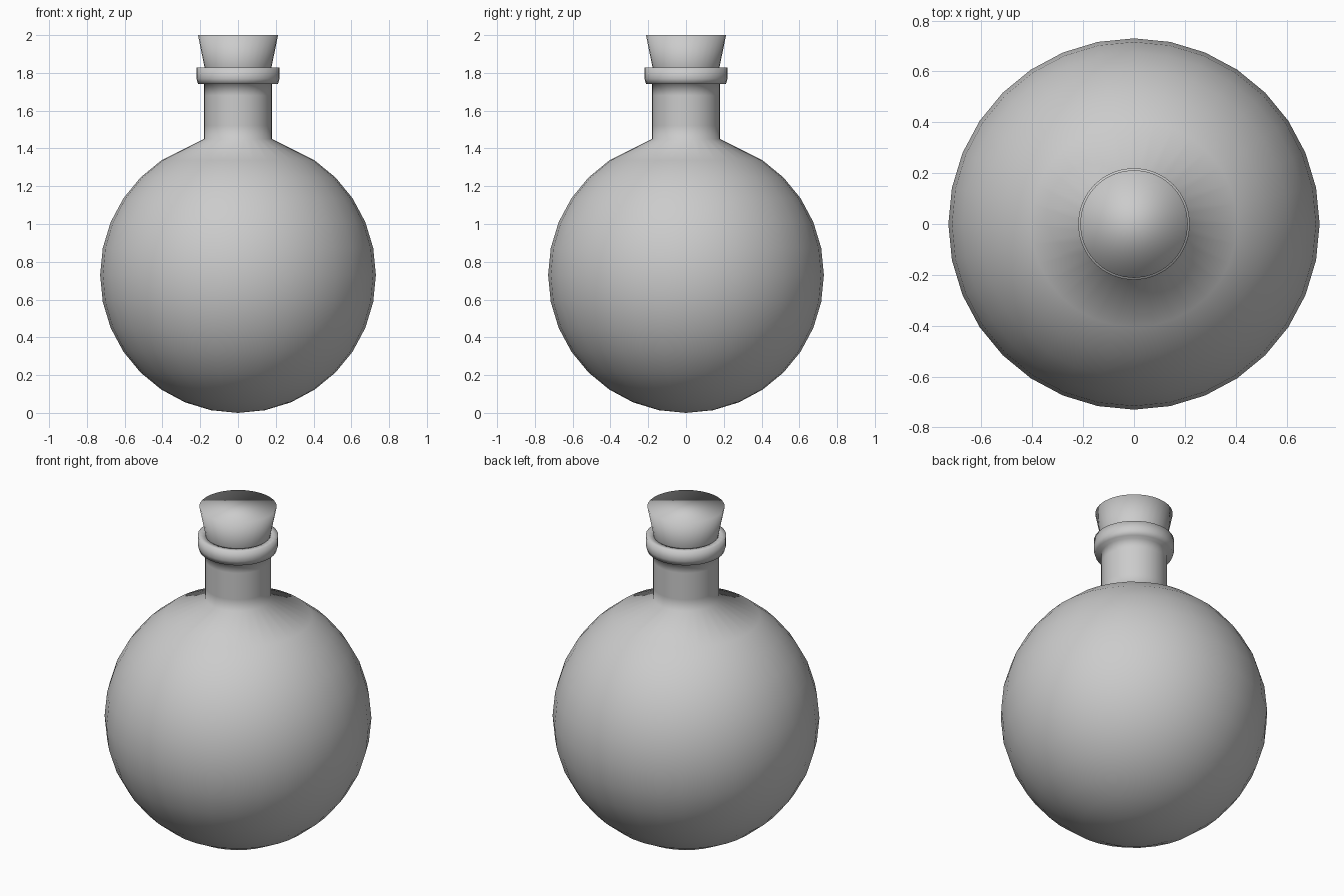
import bpy, bmesh
from math import sin, cos, pi

if "Cube" in bpy.data.objects:
    bpy.data.objects.remove(bpy.data.objects["Cube"])

SEGS = 32


def lathe(name, profile):
    """Revolve (radius, z) points, listed bottom to top, about the z axis."""
    bm = bmesh.new()
    rings = []
    for r, z in profile:
        if r == 0:
            rings.append([bm.verts.new((0, 0, z))] * SEGS)
        else:
            rings.append([bm.verts.new((r * cos(2 * pi * i / SEGS),
                                        r * sin(2 * pi * i / SEGS), z))
                          for i in range(SEGS)])
    for a, b in zip(rings, rings[1:]):
        for i in range(SEGS):
            j = (i + 1) % SEGS
            corners = list(dict.fromkeys((a[i], a[j], b[j], b[i])))
            bm.faces.new(corners)
    # cap open ends
    if profile[0][0] > 0:
        bm.faces.new(rings[0][::-1])
    if profile[-1][0] > 0:
        bm.faces.new(rings[-1])
    bmesh.ops.recalc_face_normals(bm, faces=bm.faces)
    for f in bm.faces:
        f.smooth = True
    mesh = bpy.data.meshes.new(name)
    bm.to_mesh(mesh)
    bm.free()
    obj = bpy.data.objects.new(name, mesh)
    bpy.context.collection.objects.link(obj)
    return obj


# Round flask body: a sphere cut off near the top, then shoulder, neck and lip
R = 0.73
body = [(0, 0)]
for k in range(1, 14):
    a = pi * k / 16
    body.append((R * sin(a), R - R * cos(a)))
body += [(0.18, 1.45), (0.18, 1.52), (0.18, 1.68), (0.18, 1.742),
         (0.212, 1.742), (0.22, 1.77), (0.22, 1.828),
         (0.178, 1.828), (0.165, 1.75)]
lathe("flask", body)

# Tapered stopper, seated in the neck
lathe("cork", [(0.155, 1.72), (0.177, 1.828), (0.212, 2.0)])
